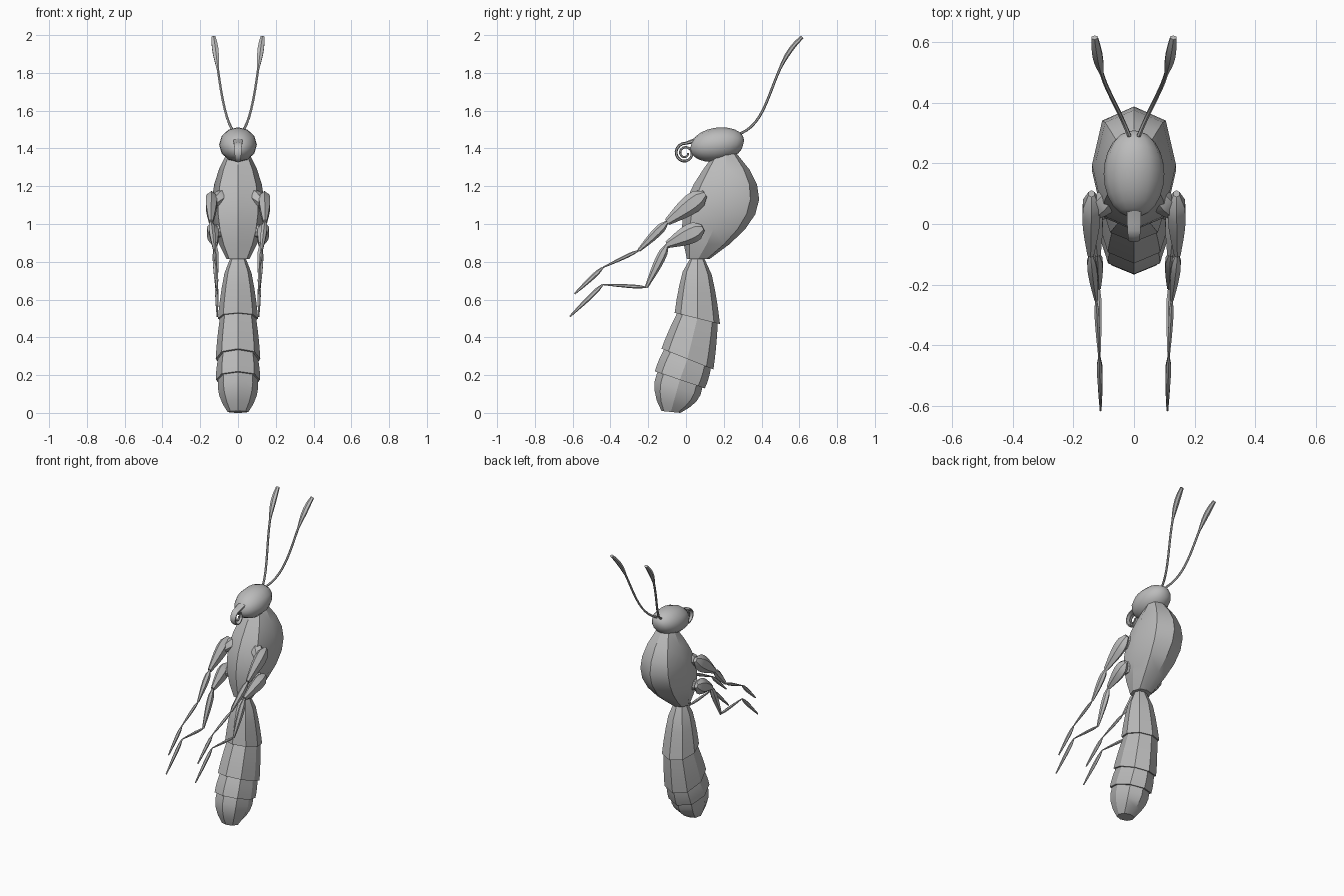
import bpy, bmesh, math
from mathutils import Vector

default_cube = bpy.data.objects.get("Cube")
if default_cube:
    bpy.data.objects.remove(default_cube)

# One plain colour for the whole insect
colour = (0.5, 0.5, 0.5, 1)
grey = bpy.data.materials.new("plain grey")
grey.use_nodes = True
grey.diffuse_color = colour
grey.node_tree.nodes["Principled BSDF"].inputs["Base Color"].default_value = colour


def soften(value, power):
    """Raise to a power while keeping the sign, to square off a circle."""
    return math.copysign(abs(value) ** power, value)


def loft(name, rings, sides=8, squareness=1, sharp_angle=32):
    """Skin a row of rings, each given as centre, half width axis, half depth axis."""
    bm = bmesh.new()
    loops = []
    for centre, across, along in rings:
        loop = []
        for side in range(sides):
            angle = math.tau * side / sides
            offset = (across * soften(math.sin(angle), squareness)
                      + along * soften(math.cos(angle), squareness))
            loop.append(bm.verts.new(centre + offset))
        loops.append(loop)
    for upper, lower in zip(loops, loops[1:]):
        for side in range(sides):
            after = (side + 1) % sides
            bm.faces.new((upper[side], upper[after], lower[after], lower[side]))
    bm.faces.new(loops[0])
    bm.faces.new(loops[-1])
    bmesh.ops.recalc_face_normals(bm, faces=bm.faces)
    for face in bm.faces:
        face.smooth = True
    mesh = bpy.data.meshes.new(name)
    bm.to_mesh(mesh)
    bm.free()
    mesh.set_sharp_from_angle(angle=math.radians(sharp_angle))
    mesh.materials.append(grey)
    bpy.context.collection.objects.link(bpy.data.objects.new(name, mesh))


def tube(name, points, widths, depths):
    """Run a six sided tube along the points with its own width and depth at each."""
    rings = []
    last = len(points) - 1
    for index, point in enumerate(points):
        before, after = points[max(index - 1, 0)], points[min(index + 1, last)]
        direction = (after - before).normalized()
        along = direction.cross(Vector((1, 0, 0))).normalized()
        across = along.cross(direction)
        rings.append((point, across * widths[index], along * depths[index]))
    loft(name, rings, sides=6)


def steps(count):
    """Even fractions from nought to one."""
    return [index / count for index in range(count + 1)]


def bezier(t, start, pull_start, pull_end, end):
    s = 1 - t
    return (start * s ** 3 + pull_start * 3 * s * s * t
            + pull_end * 3 * s * t * t + end * t ** 3)


def spindle(name, start, end, width, depth):
    """Limb segment that swells near its start and tapers to its end."""
    swell = [0.35 + 0.65 * math.sin(math.pi * t ** 0.6) for t in steps(6)]
    points = [start.lerp(end, t) for t in steps(6)]
    tube(name, points, [width * s for s in swell], [depth * s for s in swell])


# Thorax: an egg leaning forward at the waist
thorax_rings = []
neck, chest, waist = Vector((0, 0.21, 1.37)), Vector((0, 0.235, 1.09)), Vector((0, 0.065, 0.815))
for t in steps(7):
    swell = math.sin(math.pi * (0.1 + 0.8 * t))
    centre = neck.lerp(chest, t).lerp(chest.lerp(waist, t), t)
    thorax_rings.append((centre, Vector((0.14 * swell ** 0.7, 0, 0)),
                         Vector((0, -0.195 * swell, 0))))
loft("thorax", thorax_rings, squareness=0.8, sharp_angle=28)

# Head: a rounded capsule lying front to back, its underside set forward
head_rings = []
for t in steps(10):
    angle = 0.2 + (math.pi - 0.4) * t
    swell = math.sin(angle) ** 0.9
    centre = Vector((0, 0.165 - 0.14 * math.cos(angle), 1.42))
    head_rings.append((centre, Vector((0.1 * swell, 0, 0)),
                       Vector((0, 0.025, 0.092)) * swell))
loft("head", head_rings, sides=12, sharp_angle=50)

# Abdomen: each seam has a front point, a back point and a half width
seams = [((0.02, 0.82), (0.1, 0.82), 0.045),
         ((-0.06, 0.53), (0.18, 0.47), 0.107),
         ((-0.13, 0.34), (0.145, 0.23), 0.118),
         ((-0.165, 0.22), (0.1, 0.13), 0.117),
         ((-0.13, 0.01), (-0.03, 0), 0.055)]
plates = [("first", 0.5), ("second", 1), ("third", 1), ("last", 2)]
for (word, easing), top, bottom in zip(plates, seams, seams[1:]):
    plate_rings = []
    for t in steps(4):
        ends = [Vector((0, *a)).lerp(Vector((0, *b)), t) for a, b in zip(top[:2], bottom[:2])]
        middle = (ends[0] + ends[1]) / 2
        slope = (ends[0] - ends[1]).normalized()
        tuck = 1 - 0.1 * (1 - t) ** 2
        depths = [math.dist(seam[0], seam[1]) / 2 for seam in (top, bottom)]
        depth = depths[0] + (depths[1] - depths[0]) * t ** easing
        width = top[2] + (bottom[2] - top[2]) * t ** easing
        plate_rings.append((middle, Vector((width * tuck, 0, 0)), slope * depth * tuck))
    loft(f"abdomen_{word}_plate", plate_rings, squareness=0.9)

# Tongue: a wide root on the face, coiling inward to a thin tip
tongue_points = [Vector((0, 0.06, 1.445))]
tongue_widths, tongue_depths = [0.028], [0.014]
for t in steps(30):
    angle = math.radians(85 + 640 * t)
    radius = 0.053 - 0.038 * t
    tongue_points.append(Vector((0, radius * math.cos(angle) - 0.005,
                                 radius * math.sin(angle) + 1.375)))
    tongue_widths.append(0.006 + 0.02 * (1 - t) ** 2)
    tongue_depths.append(0.008 - 0.003 * t)
tube("tongue", tongue_points, tongue_widths, tongue_depths)

# Legs: joints from shoulder to toe, and the thickness of each segment
legs = {"upper": [(0.14, 0.1, 1.16), (0.143, -0.1, 1.01), (0.125, -0.25, 0.86),
                  (0.115, -0.44, 0.77), (0.11, -0.59, 0.63)],
        "lower": [(0.14, 0.09, 0.98), (0.12, -0.1, 0.89), (0.115, -0.21, 0.665),
                  (0.113, -0.44, 0.68), (0.11, -0.615, 0.51)]}
segments = [("thigh", 0.034, 0.053), ("shin", 0.018, 0.025),
            ("foot", 0.009, 0.01), ("toe", 0.01, 0.013)]

for word, side in (("left", 1), ("right", -1)):
    def mirrored(x, y, z):
        return Vector((x * side, y, z))

    for level, places in legs.items():
        joints = [mirrored(*place) for place in places]
        for (part, width, depth), start, end in zip(segments, joints, joints[1:]):
            spindle(f"{word}_{level}_{part}", start, end, width, depth)
        # Short hip joining the thigh to the thorax
        thigh_middle = joints[0].lerp(joints[1], 0.4)
        hip_root = Vector((joints[0].x / 2, joints[0].y, joints[0].z))
        spindle(f"{word}_{level}_hip", hip_root, thigh_middle, 0.04, 0.04)

    # Antenna: an S curve with a club at the end
    path = [mirrored(0.015, 0.29, 1.48), mirrored(0.085, 0.46, 1.55),
            mirrored(0.105, 0.44, 1.84), mirrored(0.13, 0.615, 1.99)]
    clubs = [max(0, math.sin(9 * (t - 0.7))) if t > 0.7 else 0 for t in steps(16)]
    tube(f"{word}_antenna", [bezier(t, *path) for t in steps(16)],
         [0.007 + 0.012 * club for club in clubs],
         [0.007 + 0.006 * club for club in clubs])
